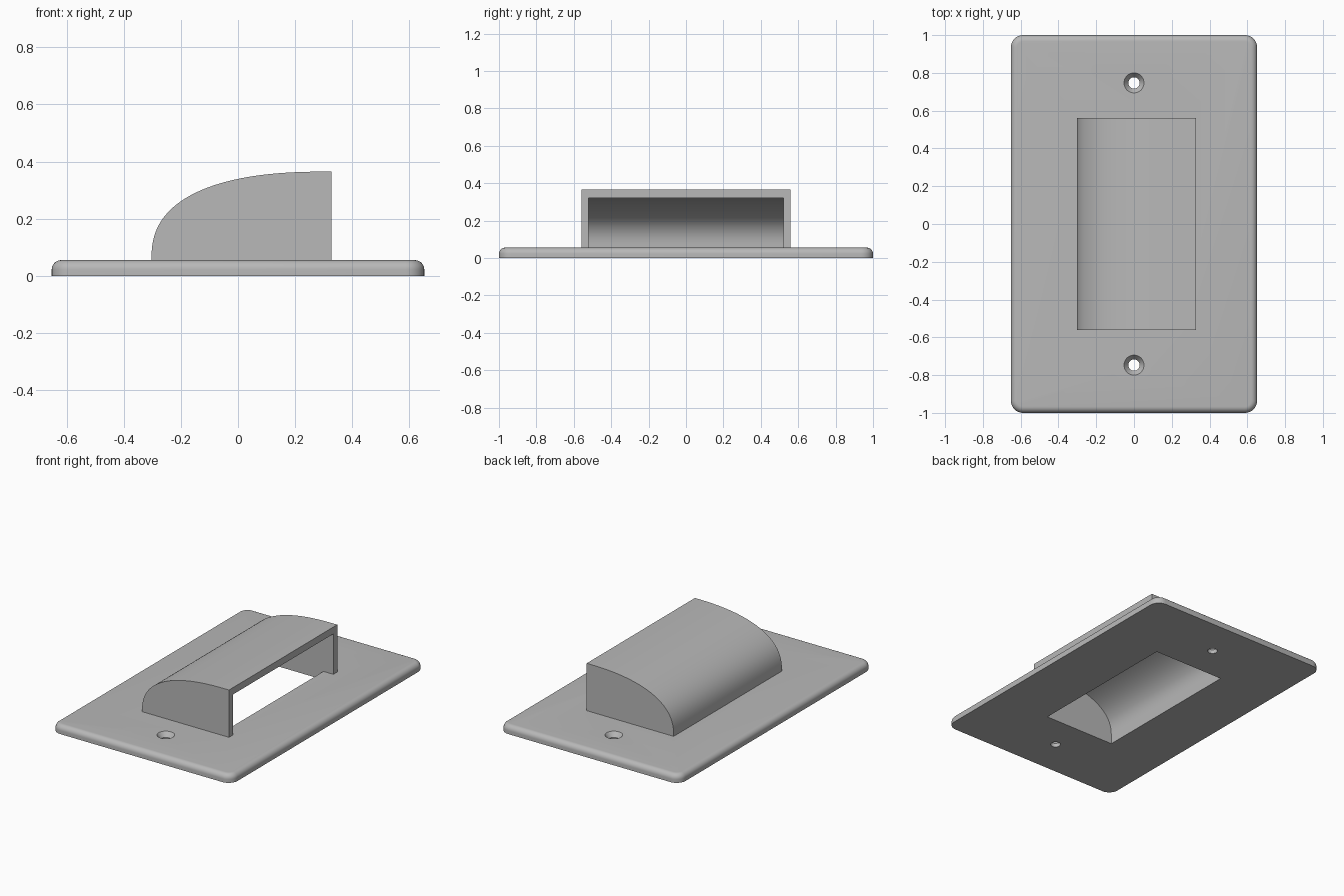
import bpy, bmesh, math

if "Cube" in bpy.data.objects:
    bpy.data.objects.remove(bpy.data.objects["Cube"])

grey = bpy.data.materials.new("light_grey")
grey.diffuse_color = (0.48, 0.48, 0.48, 1)
grey.use_nodes = True
grey.node_tree.nodes["Principled BSDF"].inputs["Base Color"].default_value = grey.diffuse_color


def loft(name, rings):
    """Closed solid through a list of equally long vertex rings."""
    bm = bmesh.new()
    loops = [[bm.verts.new(p) for p in ring] for ring in rings]
    n = len(loops[0])
    for a, b in zip(loops, loops[1:]):
        for i in range(n):
            bm.faces.new((a[i], a[(i + 1) % n], b[(i + 1) % n], b[i]))
    bm.faces.new(loops[0])
    bm.faces.new(loops[-1])
    bmesh.ops.recalc_face_normals(bm, faces=bm.faces)
    mesh = bpy.data.meshes.new(name)
    bm.to_mesh(mesh)
    bm.free()
    mesh.materials.append(grey)
    obj = bpy.data.objects.new(name, mesh)
    bpy.context.collection.objects.link(obj)
    return obj


def cut(target, cutter):
    """Subtract the cutter, apply, and remove it."""
    bpy.context.view_layer.objects.active = target
    mod = target.modifiers.new("cut", 'BOOLEAN')
    mod.operation, mod.solver, mod.object = 'DIFFERENCE', 'EXACT', cutter
    bpy.ops.object.modifier_apply(modifier=mod.name)
    bpy.data.objects.remove(cutter)


def rounded_rect(hx, hy, r, z, steps=8):
    pts = []
    for k, (sx, sy) in enumerate([(1, 1), (-1, 1), (-1, -1), (1, -1)]):
        for i in range(steps + 1):
            a = math.pi / 2 * (k + i / steps)
            pts.append((sx * (hx - r) + r * math.cos(a), sy * (hy - r) + r * math.sin(a), z))
    return pts


def circle(r, y, z, n=40):
    return [(r * math.cos(2 * math.pi * i / n), y + r * math.sin(2 * math.pi * i / n), z) for i in range(n)]


def hood_profile(x0, x1, xc, z0, z1, y, n=36):
    """Blunt quarter-oval section: steep at the back, flat at the mouth."""
    pts = [(x1, y, z0)]
    for i in range(n + 1):
        a = math.pi / 2 * i / n
        pts.append((xc - (xc - x0) * math.cos(a) ** 0.8, y, z0 + (z1 - z0) * math.sin(a) ** 0.8))
    if x1 > xc:
        pts.append((x1, y, z1))
    return pts


# Wall plate with a filleted top edge
TOP, FIL = 0.055, 0.033
rings = [rounded_rect(0.652, 1.0, 0.065, 0)]
for i in range(9):
    a = math.pi / 2 * i / 8
    inset = FIL * (1 - math.cos(a))
    rings.append(rounded_rect(0.652 - inset, 1.0 - inset, 0.065 - inset, TOP - FIL + FIL * math.sin(a)))
plate = loft("wall_plate", rings)

# Rectangular opening under the hood
cut(plate, loft("opening_cutter", [[(sx * 0.255, sy * 0.52, z) for sx, sy in
    ((1, 1), (-1, 1), (-1, -1), (1, -1))] for z in (-0.1, 0.2)]))

# Countersunk screw holes
for y in (-0.747, 0.747):
    cut(plate, loft("screw_hole_cutter", [circle(0.03, y, -0.1), circle(0.03, y, 0.025),
                                          circle(0.053, y, TOP), circle(0.053, y, 0.1)]))

# Curved hood, hollow and open towards +x
hood = loft("hood", [hood_profile(-0.303, 0.327, 0.327, TOP, 0.365, y) for y in (-0.56, 0.56)])
inner = []
for y in (-0.52, 0.52):
    ring = hood_profile(-0.255, 0.5, 0.327, TOP, 0.32, y)
    inner.append([(0.5, y, -0.1)] + ring[1:] + [])
    inner[-1].insert(1, (-0.255, y, -0.1))
cut(hood, loft("hood_cutter", inner))

# Smooth curves, crisp edges
bpy.ops.object.select_all(action='DESELECT')
for obj in (plate, hood):
    obj.select_set(True)
bpy.context.view_layer.objects.active = hood
bpy.ops.object.shade_smooth_by_angle(angle=math.radians(30))
